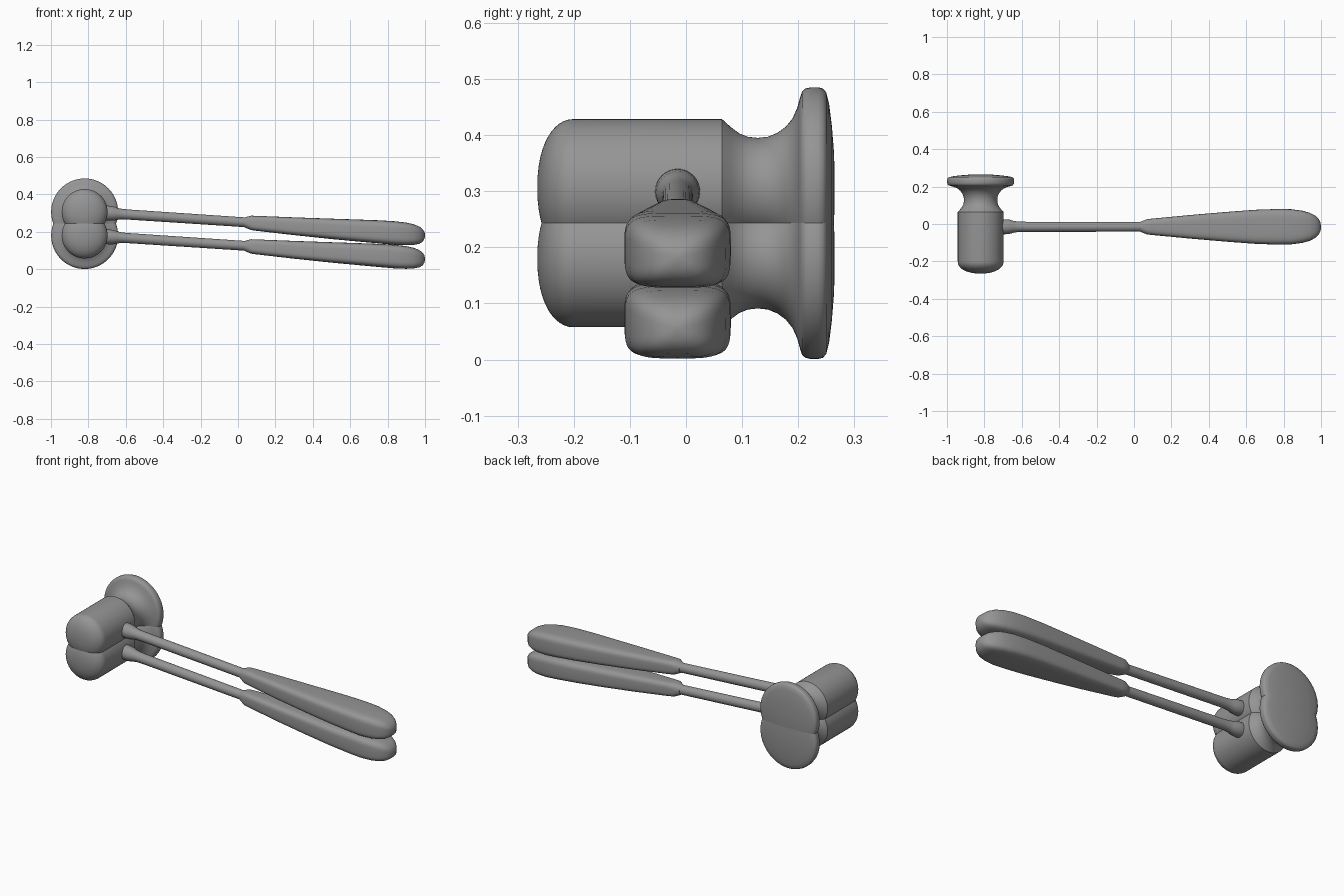
import bpy, bmesh, math
from mathutils import Vector

grey = bpy.data.materials.new("metal grey")
grey.diffuse_color = (0.30, 0.30, 0.30, 1)

HEAD_X, HEAD_Z = -0.82, 0.18   # lower mallet head axis
SHAFT_Y = -0.015
STEP = 0.126                   # height between the two mallets


def loft(name, sections, u, v, n=48, angle=40):
    """Skin superellipse rings: (centre, half_u, half_v, exponent)."""
    bm = bmesh.new()
    rings = []
    for c, hu, hv, e in sections:
        ring = []
        for i in range(n):
            t = 2 * math.pi * i / n
            cu, sv = math.cos(t), math.sin(t)
            pu = math.copysign(abs(cu) ** (2 / e), cu) * hu
            pv = math.copysign(abs(sv) ** (2 / e), sv) * hv
            ring.append(bm.verts.new(Vector(c) + u * pu + v * pv))
        rings.append(ring)
    for a, b in zip(rings, rings[1:]):
        for i in range(n):
            j = (i + 1) % n
            bm.faces.new((a[i], a[j], b[j], b[i]))
    bm.faces.new(rings[0][::-1])
    bm.faces.new(rings[-1])
    bmesh.ops.recalc_face_normals(bm, faces=bm.faces)
    me = bpy.data.meshes.new(name)
    bm.to_mesh(me)
    bm.free()
    me.materials.append(grey)
    ob = bpy.data.objects.new(name, me)
    bpy.context.collection.objects.link(ob)
    bpy.ops.object.select_all(action='DESELECT')
    ob.select_set(True)
    bpy.context.view_layer.objects.active = ob
    bpy.ops.object.shade_smooth_by_angle(angle=math.radians(angle))
    return ob


X, Y, Z = Vector((1, 0, 0)), Vector((0, 1, 0)), Vector((0, 0, 1))

# Head profile (y, radius): domed end, barrel, waisted neck, striking disc
head = []
for k in range(13):
    t = math.radians(2 + 88 * k / 12)
    head.append((-0.20 - 0.065 * math.cos(t) ** 0.95, 0.1225 * math.sin(t) ** 0.9))
head += [(0.064, 0.1225), (0.068, 0.119), (0.08, 0.108), (0.095, 0.097),
         (0.11, 0.091), (0.128, 0.089), (0.146, 0.091), (0.163, 0.098),
         (0.178, 0.109), (0.19, 0.124), (0.198, 0.142), (0.203, 0.160),
         (0.207, 0.172), (0.213, 0.177), (0.222, 0.179), (0.236, 0.179),
         (0.244, 0.177), (0.250, 0.170), (0.255, 0.150), (0.260, 0.11),
         (0.264, 0.06), (0.265, 0.003)]

# Shaft (x, radius): flared socket into a thin rod
shaft = [(-0.76, 0.040), (-0.69, 0.040), (-0.665, 0.038), (-0.645, 0.032),
         (-0.62, 0.028), (-0.58, 0.027), (0.09, 0.026)]

# Grip (x, half width, bottom, top, squareness), heights of the upper mallet
grip = [(0.035, 0.027, 0.224, 0.276, 2.0), (0.05, 0.033, 0.217, 0.281, 2.4),
        (0.07, 0.041, 0.209, 0.286, 3.0), (0.10, 0.044, 0.205, 0.285, 3.4),
        (0.30, 0.063, 0.182, 0.277, 4.0), (0.50, 0.080, 0.161, 0.270, 4.2),
        (0.65, 0.091, 0.147, 0.265, 4.4), (0.76, 0.095, 0.137, 0.261, 4.4),
        (0.84, 0.094, 0.130, 0.256, 4.4), (0.90, 0.086, 0.128, 0.249, 4.2),
        (0.94, 0.075, 0.130, 0.240, 4.0), (0.97, 0.059, 0.136, 0.228, 3.6),
        (0.988, 0.041, 0.147, 0.213, 3.2), (0.997, 0.022, 0.162, 0.199, 2.8),
        (1.0, 0.004, 0.179, 0.185, 2.0)]

for side, dz in (("lower", 0.0), ("upper", STEP)):
    loft(side + "_head",
         [((HEAD_X, y, HEAD_Z + dz), r, r, 2) for y, r in head], X, Z, 64)
    # The shaft drops gently towards the grip
    loft(side + "_shaft",
         [((x, SHAFT_Y, 0.124 - 0.066 * (x - 0.05) + dz), r, r, 2) for x, r in shaft],
         Y, Z, 32)
    loft(side + "_grip",
         [((x, SHAFT_Y, (b + t) / 2 - STEP + dz), w, (t - b) / 2, e)
          for x, w, b, t, e in grip], Y, Z, 48, 60)
